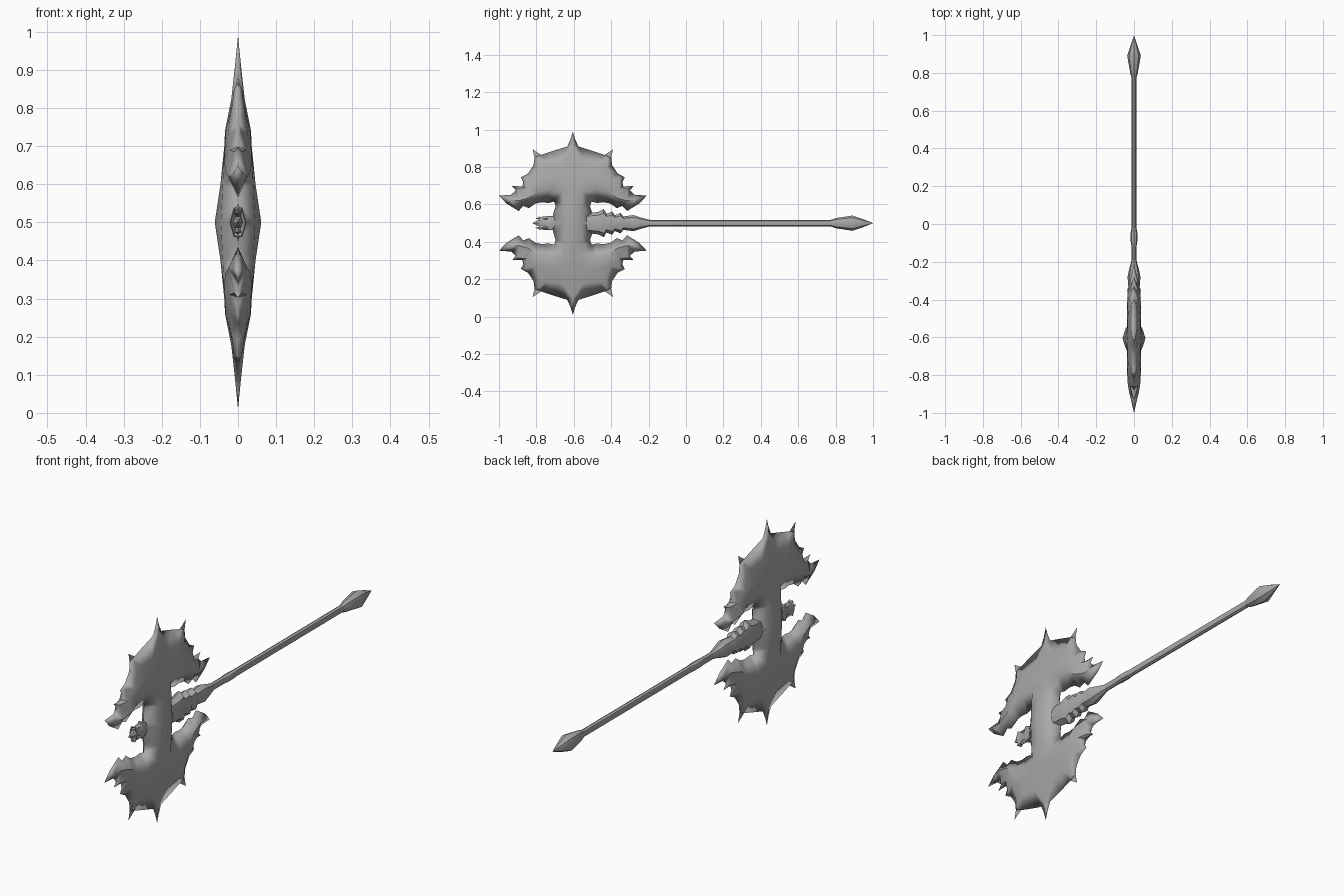
import bpy, bmesh, math
from mathutils import Vector
from mathutils.geometry import delaunay_2d_cdt

if "Cube" in bpy.data.objects:
    bpy.data.objects.remove(bpy.data.objects["Cube"])

steel = bpy.data.materials.new("grey steel")
steel.diffuse_color = (0.4, 0.4, 0.4, 1)
steel.use_nodes = True
steel.node_tree.nodes["Principled BSDF"].inputs["Base Color"].default_value = steel.diffuse_color
CY, CZ = -0.605, 0.5          # middle of the double blade


def finish(name, bm, angle):
    bmesh.ops.recalc_face_normals(bm, faces=bm.faces)
    me = bpy.data.meshes.new(name)
    bm.to_mesh(me)
    bm.free()
    me.materials.append(steel)
    ob = bpy.data.objects.new(name, me)
    bpy.context.collection.objects.link(ob)
    bpy.ops.object.select_all(action='DESELECT')
    bpy.context.view_layer.objects.active = ob
    ob.select_set(True)
    bpy.ops.object.shade_smooth_by_angle(angle=math.radians(angle))
    return ob


def loft(name, rings, sides, angle=40):
    """Skin rings of (y, half width, half height) along the shaft axis."""
    bm = bmesh.new()
    loops = []
    for y, rx, rz in rings:
        loops.append([bm.verts.new((rx * math.cos(2 * math.pi * i / sides), y,
                                    CZ + rz * math.sin(2 * math.pi * i / sides)))
                      for i in range(sides)])
    for a, b in zip(loops, loops[1:]):
        for i in range(sides):
            j = (i + 1) % sides
            bm.faces.new((a[i], a[j], b[j], b[i]))
    bm.faces.new(loops[0])
    bm.faces.new(loops[-1])
    bmesh.ops.remove_doubles(bm, verts=bm.verts, dist=0.0003)
    return finish(name, bm, angle)


# Blade: one quarter of the spiked outline, (along shaft, up), sharp edge
edge = [(0, .49), (.012, .45), (.03, .41), (.11, .385), (.17, .365), (.215, .395),
        (.205, .35), (.21, .31), (.24, .265), (.278, .245), (.265, .22), (.27, .197),
        (.325, .198), (.305, .175), (.33, .152), (.395, .147), (.355, .105),
        (.29, .065), (.265, .092), (.235, .08), (.2, .105), (.165, .112), (.13, .108),
        (.10, .115), (.092, .09), (.105, .05)]
# Raised points of the blade face: (along shaft, up, half thickness)
ridge = [(.105, 0, .012), (0, 0, .061), (0, .1, .046), (0, .2, .036), (0, .3, .02),
         (0, .4, .009), (.05, 0, .045), (.05, .1, .040), (.05, .17, .037),
         (.07, .24, .034), (.06, .32, .018), (.12, .18, .036), (.14, .24, .032),
         (.14, .31, .016), (.185, .35, .010), (.19, .17, .036), (.2, .23, .026),
         (.18, .29, .018), (.235, .135, .034), (.25, .19, .022), (.29, .12, .025),
         (.295, .185, .010), (.335, .125, .014), (.25, .24, .008)]
pts = [Vector(p) for p in edge] + [Vector(p[:2]) for p in ridge]
n = len(edge)
height = [0.0] * n + [p[2] for p in ridge]
boundary = list(range(n)) + [n, n + 6, n + 1, n + 2, n + 3, n + 4, n + 5]
co, _, tris, source, _, _ = delaunay_2d_cdt(pts, [], [boundary], 1, 1e-5)
bm = bmesh.new()
verts = [bm.verts.new((height[s[0]] if s else 0.0, c.x, c.y)) for c, s in zip(co, source)]
for t in tris:
    bm.faces.new([verts[i] for i in t])
blade = finish("double_blade", bm, 50)
blade.location = (0, CY, CZ)
mirror = blade.modifiers.new("mirror quarters", 'MIRROR')
mirror.use_axis = (True, True, True)
mirror.merge_threshold = 0.0005

# Socket with barbed collars between blade and shaft
loft("socket", [(-.56, .03, .05), (-.47, .034, .06), (-.44, .035, .075), (-.425, .03, .05),
                (-.395, .036, .062), (-.38, .03, .042), (-.35, .036, .055),
                (-.335, .03, .036), (-.28, .034, .043), (-.24, .026, .03),
                (-.20, .015, .019), (-.18, .012, .016)], 8)

# Small barbed ornament on the front of the head
loft("front_ornament", [(-.56, .03, .05), (-.68, .024, .05), (-.70, .018, .03),
                        (-.73, .022, .045), (-.75, .014, .02), (-.785, .02, .042),
                        (-.765, .013, .018), (-.79, .014, .018), (-.822, 0, 0)], 6)
for s in (-1, 1):
    # Hooked barbs above and below the ornament
    barb = loft("ornament_barb", [(-.70, .012, .012), (-.75, .014, .012),
                                  (-.78, .008, .008), (-.805, 0, 0)], 4)
    barb.location.z = s * .025

# Shaft with a faint swelling near the head
loft("shaft", [(-.21, .013, .018), (-.12, .013, .018), (-.09, .018, .018),
               (-.05, .018, .018), (-.02, .013, .018), (.80, .013, .018)], 8)

# Pointed pommel
loft("pommel", [(.775, .013, .018), (.80, .02, .027), (.89, .036, .041),
                (.94, .02, .024), (1.0, 0, 0)], 8)
